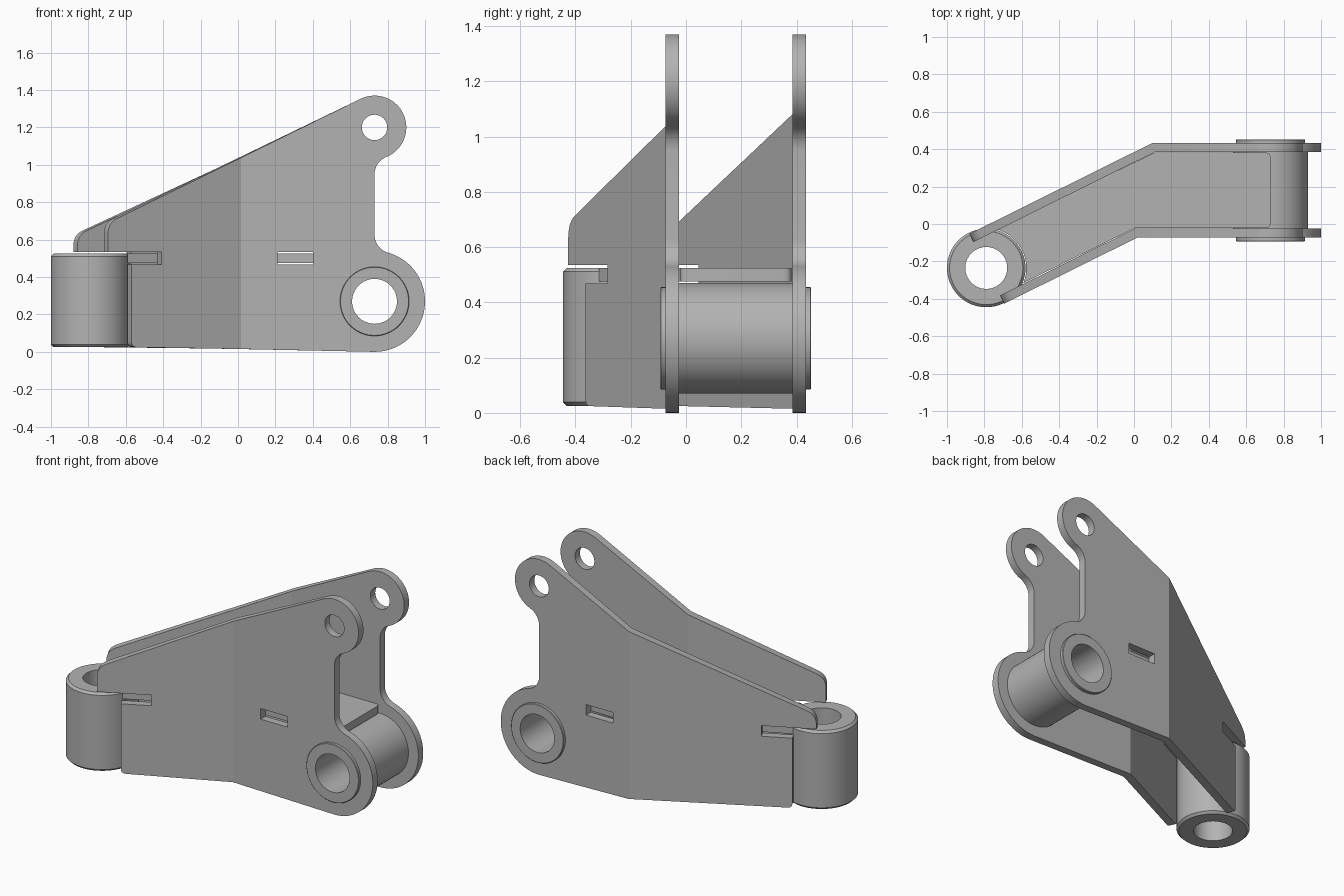
import bpy, bmesh, math
from mathutils import Vector, Matrix

if "Cube" in bpy.data.objects:
    bpy.data.objects.remove(bpy.data.objects["Cube"])

steel = bpy.data.materials.new("plain_grey_steel")
steel.use_nodes = True
GREY = (0.45, 0.45, 0.45, 1)
steel.diffuse_color = GREY
steel.node_tree.nodes["Principled BSDF"].inputs["Base Color"].default_value = GREY

BEND = math.radians(26.4)
ARM = Vector((-math.cos(BEND), -math.sin(BEND)))    # arm direction in plan
SIDE = Vector((-math.sin(BEND), math.cos(BEND)))    # arm normal in plan
MITRE = math.tan(BEND / 2)
HALF = 0.0245                                       # half plate thickness
PIVOT = Vector((-0.79, -0.235))                     # upright sleeve axis
BOSS, EYE = (0.73, 0.27), (0.73, 1.2)


def finish(name, bm):
    bmesh.ops.remove_doubles(bm, verts=bm.verts, dist=1e-5)
    bmesh.ops.recalc_face_normals(bm, faces=bm.faces)
    mesh = bpy.data.meshes.new(name)
    bm.to_mesh(mesh)
    bm.free()
    mesh.shade_smooth()
    mesh.set_sharp_from_angle(angle=math.radians(20))
    mesh.materials.append(steel)
    obj = bpy.data.objects.new(name, mesh)
    bpy.context.collection.objects.link(obj)
    return obj


def arc(centre, r, a0, a1, n=24):
    return [(centre[0] + r * math.cos(math.radians(a0 + (a1 - a0) * i / n)),
             centre[1] + r * math.sin(math.radians(a0 + (a1 - a0) * i / n))) for i in range(n + 1)]


def rounded(corner, before, after, r, n=6):
    """Soften one profile corner with a quadratic curve."""
    c, p, q = Vector(corner), Vector(before), Vector(after)
    a, b = c + (p - c).normalized() * r, c + (q - c).normalized() * r
    return [tuple(a.lerp(c, i / n).lerp(c.lerp(b, i / n), i / n)) for i in range(n + 1)]


def slab(loops, half):
    """Filled outline with holes, thickened by half on each side of local z."""
    curve = bpy.data.curves.new("outline", "CURVE")
    curve.dimensions, curve.fill_mode, curve.extrude = "2D", "BOTH", half
    for pts in loops:
        spline = curve.splines.new("POLY")
        spline.points.add(len(pts) - 1)
        for point, (x, y) in zip(spline.points, pts):
            point.co = (x, y, 0, 1)
        spline.use_cyclic_u = True
    temp = bpy.data.objects.new("outline", curve)
    mesh = bpy.data.meshes.new_from_object(temp)
    bm = bmesh.new()
    bm.from_mesh(mesh)
    bpy.data.objects.remove(temp)
    bpy.data.curves.remove(curve)
    bpy.data.meshes.remove(mesh)
    bmesh.ops.remove_doubles(bm, verts=bm.verts, dist=1e-5)
    return bm


def side_plate(name, xb, yc, z_bend, z_tip):
    hinge = Vector((xb, yc))
    tip = xb - (PIVOT - hinge).dot(ARM)             # unfolded tip position
    low, slot_end = tip + 0.14, tip + 0.32
    top, heel = (tip, z_tip), (low, 0.025)
    outline = arc(BOSS, 0.27, -90, 74.3, 32)
    outline += arc((0.83, 0.626), 0.1, 254.3, 180, 12)
    outline += arc((0.83, 0.949), 0.1, 180, 111.7, 12)
    outline += arc(EYE, 0.17, -68.3, 115.5, 32)
    outline += [(xb, z_bend)]
    outline += rounded(top, (xb, z_bend), (tip, 0.535), 0.06)
    # open notch above the sleeve
    outline += [(tip, 0.535), (slot_end, 0.535), (slot_end, 0.468), (low, 0.468)]
    outline += rounded(heel, (low, 0.468), (xb, 0.015), 0.03)
    outline += [(xb, 0.015)]
    slot = [(0.21, 0.468), (0.4, 0.468), (0.4, 0.535), (0.21, 0.535)]
    bm = slab([outline, arc(BOSS, 0.18, 0, 352.5, 47), arc(EYE, 0.068, 0, 348.75, 31), slot], HALF)
    bmesh.ops.bisect_plane(bm, geom=bm.verts[:] + bm.edges[:] + bm.faces[:], dist=1e-5,
                           plane_co=(xb, 0, 0), plane_no=(1, 0, 0))
    # fold the arm with a mitred crease
    for v in bm.verts:
        x, z, off = v.co.x, v.co.y, -v.co.z
        if x < xb - 1e-4:
            p = hinge + ARM * (xb - x) + SIDE * off
        elif x < xb + 1e-4:
            p = hinge + Vector((-off * MITRE, off))
        else:
            p = Vector((x, yc + off))
        v.co = (p.x, p.y, z)
    return finish(name, bm)


def sleeve(name, profile, place, steps=64):
    """Closed (radius, height) profile turned around local z."""
    bm = bmesh.new()
    verts = [bm.verts.new((r, 0, h)) for r, h in profile]
    edges = [bm.edges.new((verts[i - 1], verts[i])) for i in range(len(verts))]
    bmesh.ops.spin(bm, geom=verts + edges, cent=(0, 0, 0), axis=(0, 0, 1),
                   angle=2 * math.pi, steps=steps, use_merge=True)
    bm.transform(place)
    return finish(name, bm)


# Folded side plates
side_plate("front_side_plate", 0.01, -0.049, 1.038, 0.69)
side_plate("back_side_plate", 0.105, 0.409, 1.08, 0.625)

# Upright sleeve at the arm tip
ro, ri, c, h = 0.21, 0.112, 0.014, 0.25
sleeve("upright_sleeve",
       [(ri, -h), (ro - c, -h), (ro, c - h), (ro, h - c), (ro - c, h), (ri, h)],
       Matrix.Translation((PIVOT.x, PIVOT.y, 0.275)))

# Cross tube with stepped ends through both plates
half_tube = [(0.12, 0.273), (0.182, 0.273), (0.185, 0.27), (0.185, 0.21), (0.2, 0.205)]
sleeve("cross_tube", half_tube + [(r, -y) for r, y in reversed(half_tube)],
       Matrix.Translation((BOSS[0], 0.18, BOSS[1])) @ Matrix.Rotation(math.pi / 2, 4, "X"))

# Horizontal web between the plates, hollowed around the sleeve
y0, y1, xr = -0.022, 0.382, 0.73
web = arc(PIVOT, 0.214, 26.4 + 48.5, 26.4 - 48.5)
web += [(0.01 - HALF * MITRE, y0)]
web += rounded((xr, y0), (0, y0), (xr, y1), 0.03)
web += rounded((xr, y1), (xr, y0), (0, y1), 0.03)
web += [(0.105 + HALF * MITRE, y1)]
bm = slab([web], 0.025)
bm.transform(Matrix.Translation((0, 0, 0.5)))
finish("web_plate", bm)
